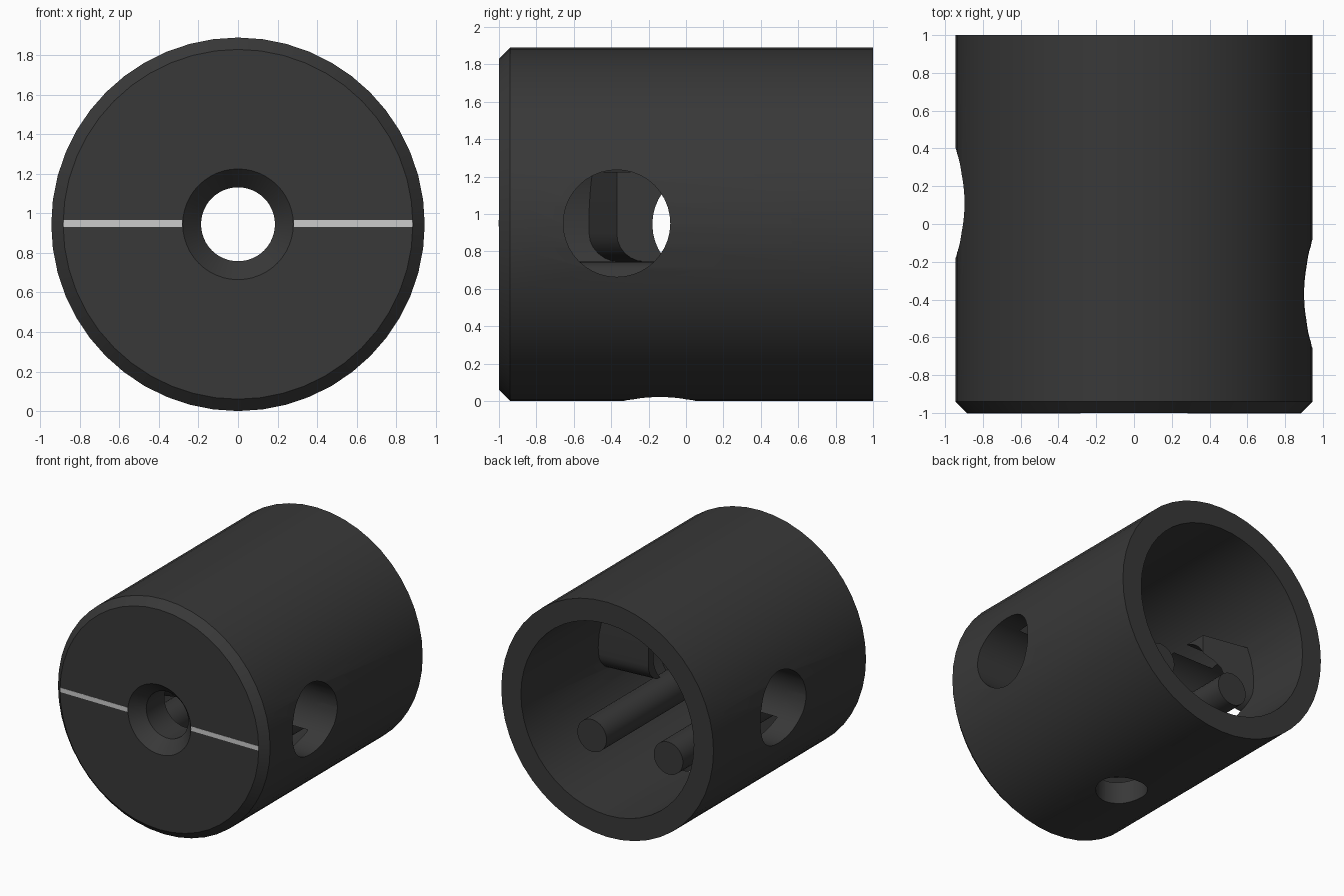
import bpy, bmesh, math
from mathutils import Matrix, Vector

if "Cube" in bpy.data.objects:
    bpy.data.objects.remove(bpy.data.objects["Cube"])

C = 0.945  # height of the tube axis


def material(name, v):
    m = bpy.data.materials.new(name)
    m.diffuse_color = (v, v, v, 1)
    m.use_nodes = True
    m.node_tree.nodes["Principled BSDF"].inputs["Base Color"].default_value = m.diffuse_color
    return m


dark = material("dark_plastic", 0.04)
light = material("light_strip", 0.6)


def make(name, bm, mat):
    bmesh.ops.recalc_face_normals(bm, faces=bm.faces)
    me = bpy.data.meshes.new(name)
    bm.to_mesh(me)
    bm.free()
    ob = bpy.data.objects.new(name, me)
    bpy.context.collection.objects.link(ob)
    me.materials.append(mat)
    return ob


def lathe(name, profile, n=48):
    """Revolve a closed (radius, y) loop about the tube axis."""
    bm = bmesh.new()
    rings = []
    for i in range(n):
        a = 2 * math.pi * i / n
        rings.append([bm.verts.new((r * math.cos(a), y, C + r * math.sin(a))) for r, y in profile])
    k = len(profile)
    for i in range(n):
        p, q = rings[i], rings[(i + 1) % n]
        for j in range(k):
            bm.faces.new((p[j], p[(j + 1) % k], q[(j + 1) % k], q[j]))
    return make(name, bm, dark)


def rod(name, a, b, r, n=40):
    """Cylinder from point a to point b."""
    a, b = Vector(a), Vector(b)
    d = b - a
    rot = d.to_track_quat('Z', 'Y').to_matrix().to_4x4()
    bm = bmesh.new()
    bmesh.ops.create_cone(bm, cap_ends=True, segments=n, radius1=r, radius2=r, depth=d.length,
                          matrix=Matrix.Translation((a + b) / 2) @ rot)
    return make(name, bm, dark)


def box(name, x0, x1, y0, y1, z0, z1, mat):
    bm = bmesh.new()
    bmesh.ops.create_cube(bm, size=1, matrix=Matrix.Translation(((x0 + x1) / 2, (y0 + y1) / 2, (z0 + z1) / 2))
                          @ Matrix.Diagonal((x1 - x0, y1 - y0, z1 - z0, 1)))
    return make(name, bm, mat)


def boss(name, s, inner, outer):
    """Side block with rounded lower corners, tapering towards the axis."""
    bm = bmesh.new()
    loops = []
    for x, (y0, y1) in ((0.35, inner), (0.8, outer)):
        z0, z1, r = C - 0.2, C + 0.28, 0.15
        pts = [(y1, z1), (y0, z1)]
        for cy, start in ((y0 + r, 180), (y1 - r, 270)):
            for k in range(7):
                t = math.radians(start + 15 * k)
                pts.append((cy + r * math.cos(t), z0 + r + r * math.sin(t)))
        loops.append([bm.verts.new((s * x, y, z)) for y, z in pts])
    p, q = loops
    n = len(p)
    bm.faces.new(p)
    bm.faces.new(q)
    for j in range(n):
        bm.faces.new((p[j], p[(j + 1) % n], q[(j + 1) % n], q[j]))
    return make(name, bm, dark)


def cut(ob, cutter):
    m = ob.modifiers.new("hole", 'BOOLEAN')
    m.operation, m.solver, m.object = 'DIFFERENCE', 'EXACT', cutter
    bpy.context.view_layer.objects.active = ob
    bpy.ops.object.modifier_apply(modifier=m.name)


# Tube with chamfered front, countersunk centre hole and open back
body = lathe("tube_body", [(0.945, 1), (0.945, -0.94), (0.885, -1), (0.28, -1),
                           (0.187, -0.9), (0.187, -0.67), (0.77, -0.67), (0.77, 1)])

# Inner bosses behind the side holes
right_boss = boss("right_boss", 1, (-0.68, -0.02), (-0.69, 0.02))
left_boss = boss("left_boss", -1, (-0.37, 0.37), (-0.53, 0.45))

# Side and bottom holes
cutters = [rod("right_cutter", (0.25, -0.37, C + 0.005), (1.1, -0.37, C + 0.005), 0.286),
           rod("left_cutter", (-0.25, 0.11, C), (-1.1, 0.11, C), 0.29),
           rod("bottom_cutter", (0, -0.14, -0.1), (0, -0.14, 0.4), 0.19)]
for c in cutters:
    cut(body, c)
cut(right_boss, cutters[0])
cut(left_boss, cutters[1])
for c in cutters:
    bpy.data.objects.remove(c)

# Pair of long inner posts and the light strips across the front
parts = [body, right_boss, left_boss]
for side, s in (("right", 1), ("left", -1)):
    parts.append(rod(side + "_post", (s * 0.34, -0.7, C - 0.33), (s * 0.34, 0.71, C - 0.33), 0.13, 32))
    xs = sorted((s * 0.283, s * 0.883))
    box(side + "_front_strip", xs[0], xs[1], -1.002, -0.97, 0.932, 0.968, light)

# Smooth shading with sharp edges
bpy.ops.object.select_all(action='DESELECT')
for ob in parts:
    ob.select_set(True)
bpy.context.view_layer.objects.active = body
bpy.ops.object.shade_smooth_by_angle(angle=math.radians(30))
